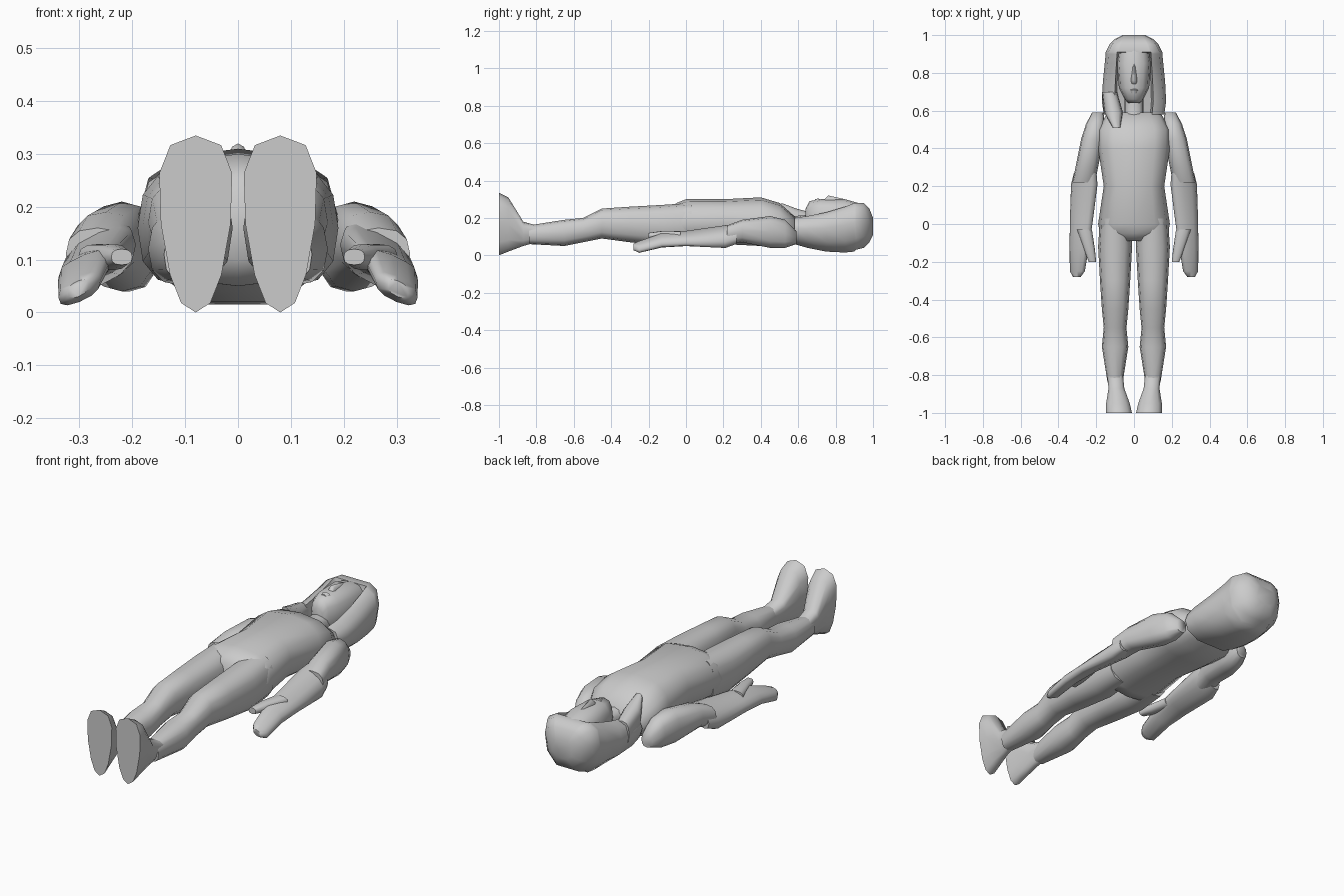
import bpy, bmesh, math

cube = bpy.data.objects.get("Cube")
if cube:
    bpy.data.objects.remove(cube, do_unlink=True)

grey = bpy.data.materials.new("plain_grey")
grey.use_nodes = True
colour = (.6, .6, .6, 1)
grey.diffuse_color = colour
grey.node_tree.nodes["Principled BSDF"].inputs["Base Color"].default_value = colour


def loft(name, sections):
    """Skin a list of closed cross-sections and cap both ends."""
    bm = bmesh.new()
    rows = [[bm.verts.new(point) for point in section] for section in sections]
    for row, following in zip(rows, rows[1:]):
        for i in range(len(row)):
            bm.faces.new((row[i - 1], row[i], following[i], following[i - 1]))
    bm.faces.new(rows[0])
    bm.faces.new(rows[-1])
    bmesh.ops.recalc_face_normals(bm, faces=bm.faces)
    mesh = bpy.data.meshes.new(name)
    bm.to_mesh(mesh)
    bm.free()
    mesh.materials.append(grey)
    mesh.shade_smooth()
    mesh.set_sharp_from_angle(angle=math.radians(65))
    obj = bpy.data.objects.new(name, mesh)
    bpy.context.scene.collection.objects.link(obj)


def soften(value):
    """Push a circle coordinate outward for a slightly squared section."""
    return math.copysign(abs(value) ** .8, value)


def limb(name, rings, side=1, start=0, lean=0, slope=0, taper=0, sides=12):
    """Loft rounded rings (y, half width, low, high) along a leaning axis."""
    sections = []
    for y, half_width, low, high in rings:
        centre = start + lean * y
        section = []
        for i in range(sides):
            angle = math.tau * i / sides
            u, v = soften(math.cos(angle)), soften(math.sin(angle))
            across = u * half_width * (1 + taper * v)
            height = (low + high) / 2 + v * (high - low) / 2
            section.append((side * (centre + across), y, height + slope * across))
        sections.append(section)
    loft(name, sections)


def hood_section(y, width, back, front, depth):
    """Hair cross-section with a recess on the front for the face."""
    rise = front - back
    opening = width * .6
    half = [
        (width / 2, back),
        (width * .9, back + rise / 4),
        (width, back + rise * .6),
        (width * .9, front - rise * .1),
        (opening, front),
        (opening * .9, front - depth),
    ]
    outline = [(0, back), *half, (0, front - depth)]
    outline += [(-x, z) for x, z in reversed(half)]
    return [(x, y, z) for x, z in outline]


# Trunk from shoulders to crotch
limb("torso", [
    (.59, .14, .08, .2),
    (.5, .19, .05, .28),
    (.4, .19, .05, .31),
    (.2, .16, .06, .3),
    (0, .19, .05, .3),
    (-.05, .18, .05, .28),
    (-.09, .1, .1, .25),
])

# Neck and face
limb("neck", [(.5, .07, .1, .24), (.58, .05, .1, .21), (.7, .05, .1, .22)])
limb("face", [
    (.64, .03, .15, .25),
    (.66, .05, .12, .29),
    (.72, .08, .1, .3),
    (.85, .09, .1, .3),
    (.92, .08, .1, .28),
])
limb("nose", [(.73, .02, .2, .29), (.76, .02, .2, .32), (.85, .01, .2, .3)])
limb("lips", [(.69, .02, .2, .3), (.71, .03, .2, .305), (.72, .02, .2, .29)])

# Long hair: solid crown, then a hood recessed around the face
crown = [
    (1, .06, .11, .2),
    (.98, .1, .07, .25),
    (.95, .13, .04, .28),
    (.91, .15, .03, .28),
]
hood = [
    (.9, .15, .02, .28),
    (.85, .155, .015, .26),
    (.75, .165, .02, .23),
    (.65, .17, .04, .21),
    (.58, .16, .06, .2),
]
loft("hair", [hood_section(*row, depth=0) for row in crown]
     + [hood_section(*row, depth=.08) for row in hood])
limb("long_hair_lock", [
    (.7, .04, .1, .22),
    (.59, .05, .12, .25),
    (.51, .02, .23, .28),
], side=-1, start=-.01, lean=.2)

# Limbs, repeated on both sides
for side, label in ((1, "left"), (-1, "right")):
    limb(label + "_leg", [
        (.03, .08, .06, .28),
        (-.12, .09, .05, .27),
        (-.3, .08, .07, .26),
        (-.45, .07, .09, .25),
        (-.55, .06, .07, .2),
        (-.65, .07, .05, .19),
        (-.84, .04, .06, .16),
    ], side, start=.1)
    limb(label + "_foot", [
        (-.8, .04, .07, .16),
        (-.87, .04, .05, .18),
        (-.95, .06, .02, .31),
        (-1, .066, 0, .335),
    ], side, start=.18, lean=.1, taper=.3)
    limb(label + "_upper_arm", [
        (.59, .03, .06, .13),
        (.53, .05, .04, .19),
        (.45, .06, .04, .21),
        (.3, .06, .07, .19),
        (.22, .06, .06, .16),
    ], side, start=.31, lean=-.2)
    limb(label + "_forearm_and_hand", [
        (.27, .06, .07, .16),
        (.21, .07, .05, .15),
        (0, .06, .06, .12),
        (-.13, .05, .05, .11),
        (-.25, .04, .02, .07),
        (-.28, .02, .03, .06),
    ], side, start=.28, lean=-.08, slope=-.4)
    limb(label + "_thumb", [
        (-.03, .04, .08, .13),
        (-.13, .03, .08, .13),
        (-.2, .02, .09, .12),
    ], side, start=.27, lean=.25)
